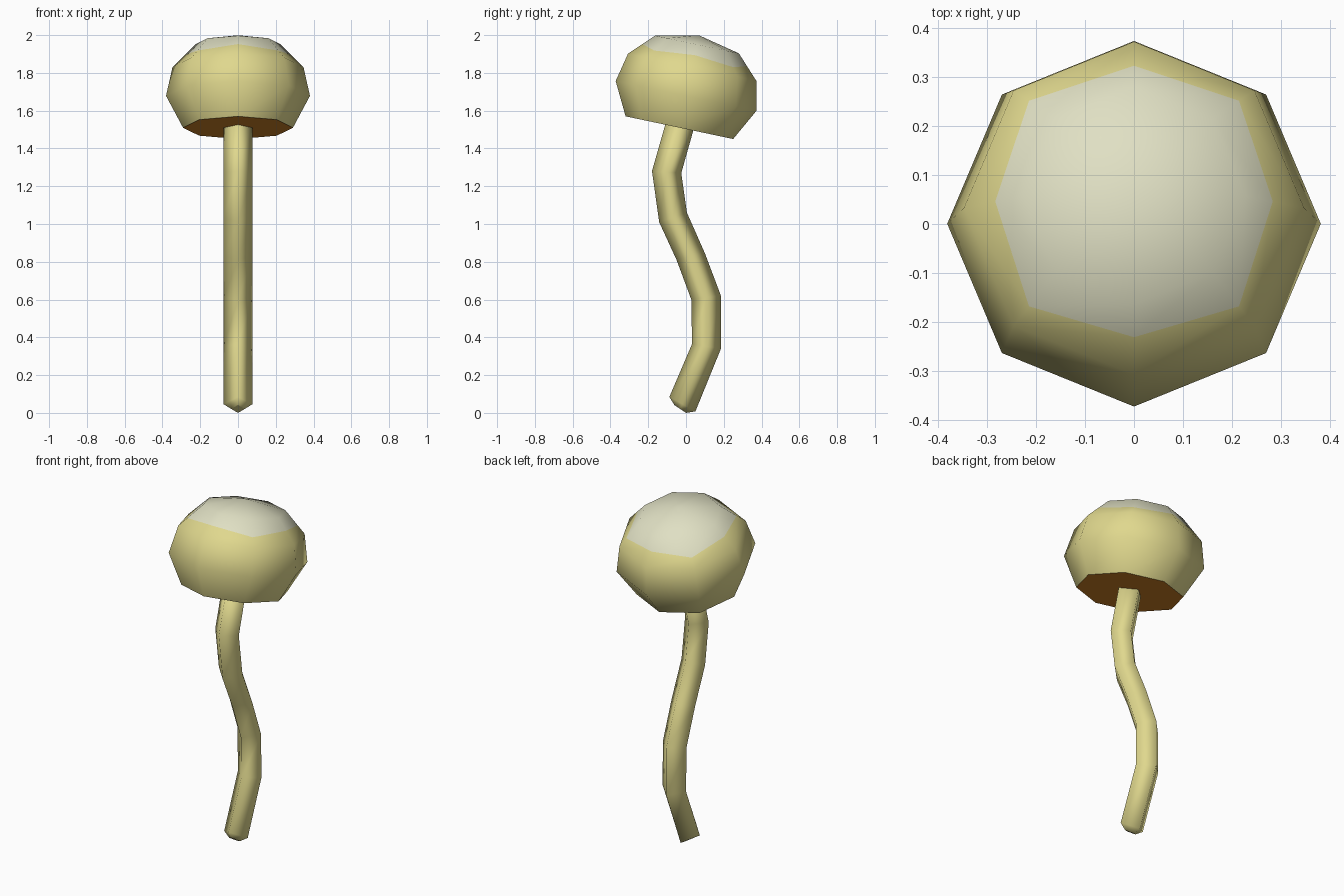
import bpy
import math

if "Cube" in bpy.data.objects:
    bpy.data.objects.remove(bpy.data.objects["Cube"])


def material(name, rgb):
    m = bpy.data.materials.new(name)
    m.diffuse_color = (*rgb, 1.0)
    m.use_nodes = True
    m.node_tree.nodes["Principled BSDF"].inputs["Base Color"].default_value = m.diffuse_color
    return m


YELLOW = material("straw yellow", (0.745, 0.687, 0.27))
PALE = material("pale cream", (0.745, 0.745, 0.55))
ORANGE = material("gill orange", (0.70, 0.25, 0.022))


def loft(name, rings, mats, apex=None):
    """Skin equal-sized rings; cap the start with a polygon, the end with a polygon or an apex."""
    n = len(rings[0])
    verts = [v for r in rings for v in r]
    faces = [tuple(range(n - 1, -1, -1))]
    for k in range(len(rings) - 1):
        for i in range(n):
            j = (i + 1) % n
            faces.append((k * n + i, k * n + j, (k + 1) * n + j, (k + 1) * n + i))
    last = (len(rings) - 1) * n
    if apex:
        verts.append(apex)
        faces += [(last + i, last + (i + 1) % n, len(verts) - 1) for i in range(n)]
    else:
        faces.append(tuple(last + i for i in range(n)))
    mesh = bpy.data.meshes.new(name)
    mesh.from_pydata(verts, [], faces)
    for m in mats:
        mesh.materials.append(m)
    for p in mesh.polygons:
        p.use_smooth = p.index > 0
    ob = bpy.data.objects.new(name, mesh)
    bpy.context.collection.objects.link(ob)
    return ob


# Wavy four-sided stem: front edge and back edge (y, z), half width in x
STEM = [((-0.062, 0.042), (0.0, 0.0), 0.036),
        ((-0.088, 0.085), (0.05, 0.008), 0.077),
        ((0.032, 0.365), (0.185, 0.34), 0.077),
        ((0.028, 0.60), (0.185, 0.62), 0.077),
        ((-0.05, 0.81), (0.10, 0.845), 0.077),
        ((-0.142, 1.01), (0.005, 1.06), 0.077),
        ((-0.18, 1.28), (-0.025, 1.27), 0.077),
        ((-0.10, 1.56), (0.05, 1.535), 0.077)]
rings = []
for (fy, fz), (by, bz), w in STEM:
    cy, cz = (fy + by) / 2, (fz + bz) / 2
    rings.append([(w, cy, cz), (0, by, bz), (-w, cy, cz), (0, fy, fz)])
loft("stem", rings, [YELLOW])

# Eight-sided cap, leaning about x
TILT = math.radians(11.9)
C, S = math.cos(TILT), math.sin(TILT)


def tilted(x, a, h):
    return (x, -0.035 + a * C + h * S, 1.51 - a * S + h * C)


def cap_ring(r, h, r_diag=None, h_diag=None):
    pts = []
    for i in range(8):
        rr, hh = (r_diag, h_diag) if (r_diag and i % 2) else (r, h)
        t = i * math.pi / 4
        pts.append(tilted(rr * math.cos(t), rr * math.sin(t), hh))
    return pts


cap_rings = [cap_ring(0.291, 0.0), cap_ring(0.381, 0.172), cap_ring(0.347, 0.327),
             cap_ring(0.283, 0.3926, 0.303, 0.3721),  # edge of the pale crown
             cap_ring(0.227, 0.45)]
cap = loft("cap", cap_rings, [YELLOW, PALE, ORANGE], apex=tilted(0, 0, 0.5))
for p in cap.data.polygons:
    if p.index == 0:
        p.material_index = 2      # underside
    elif p.index > 24:
        p.material_index = 1      # crown
